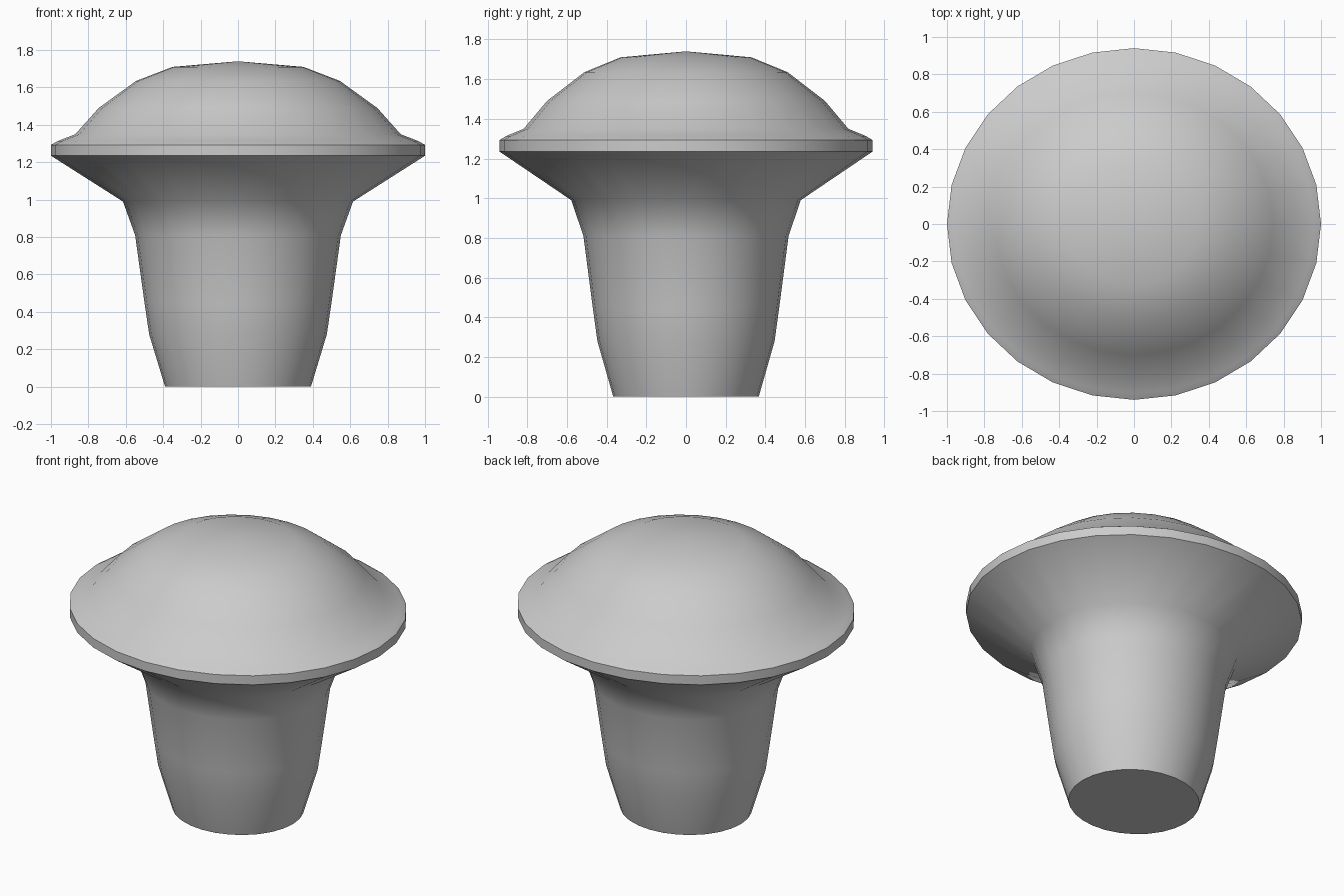
import bpy, bmesh, math

if "Cube" in bpy.data.objects:
    bpy.data.objects.remove(bpy.data.objects["Cube"])

SIDES = 28
DEPTH = 0.94  # the body is slightly narrower front to back

# (radius, height) outline from base to crown
PROFILE = [
    (0.39, 0.0), (0.475, 0.28), (0.50, 0.45), (0.55, 0.81), (0.615, 0.99),  # stem
    (1.0, 1.235), (1.0, 1.293), (0.965, 1.313),                             # rim
    (0.87, 1.35), (0.745, 1.49), (0.545, 1.635), (0.35, 1.71),              # dome
]
TOP = 1.74


def lathe(name, profile, top):
    bm = bmesh.new()
    rings = []
    for r, z in profile:
        rings.append([bm.verts.new((r * math.cos(a), r * DEPTH * math.sin(a), z))
                      for a in (2 * math.pi * i / SIDES for i in range(SIDES))])
    for low, high in zip(rings, rings[1:]):
        for i in range(SIDES):
            j = (i + 1) % SIDES
            bm.faces.new((low[i], low[j], high[j], high[i]))
    # flat base and pointed crown
    bm.faces.new(rings[0][::-1])
    apex = bm.verts.new((0, 0, top))
    for i in range(SIDES):
        bm.faces.new((rings[-1][i], rings[-1][(i + 1) % SIDES], apex))
    mesh = bpy.data.meshes.new(name)
    bm.to_mesh(mesh)
    bm.free()
    obj = bpy.data.objects.new(name, mesh)
    bpy.context.collection.objects.link(obj)
    return obj


# Mushroom-shaped knob: stem, flared rim and domed cap in one surface
knob = lathe("mushroom_knob", PROFILE, TOP)
bpy.context.view_layer.objects.active = knob
knob.select_set(True)
bpy.ops.object.shade_smooth_by_angle(angle=math.radians(42))
